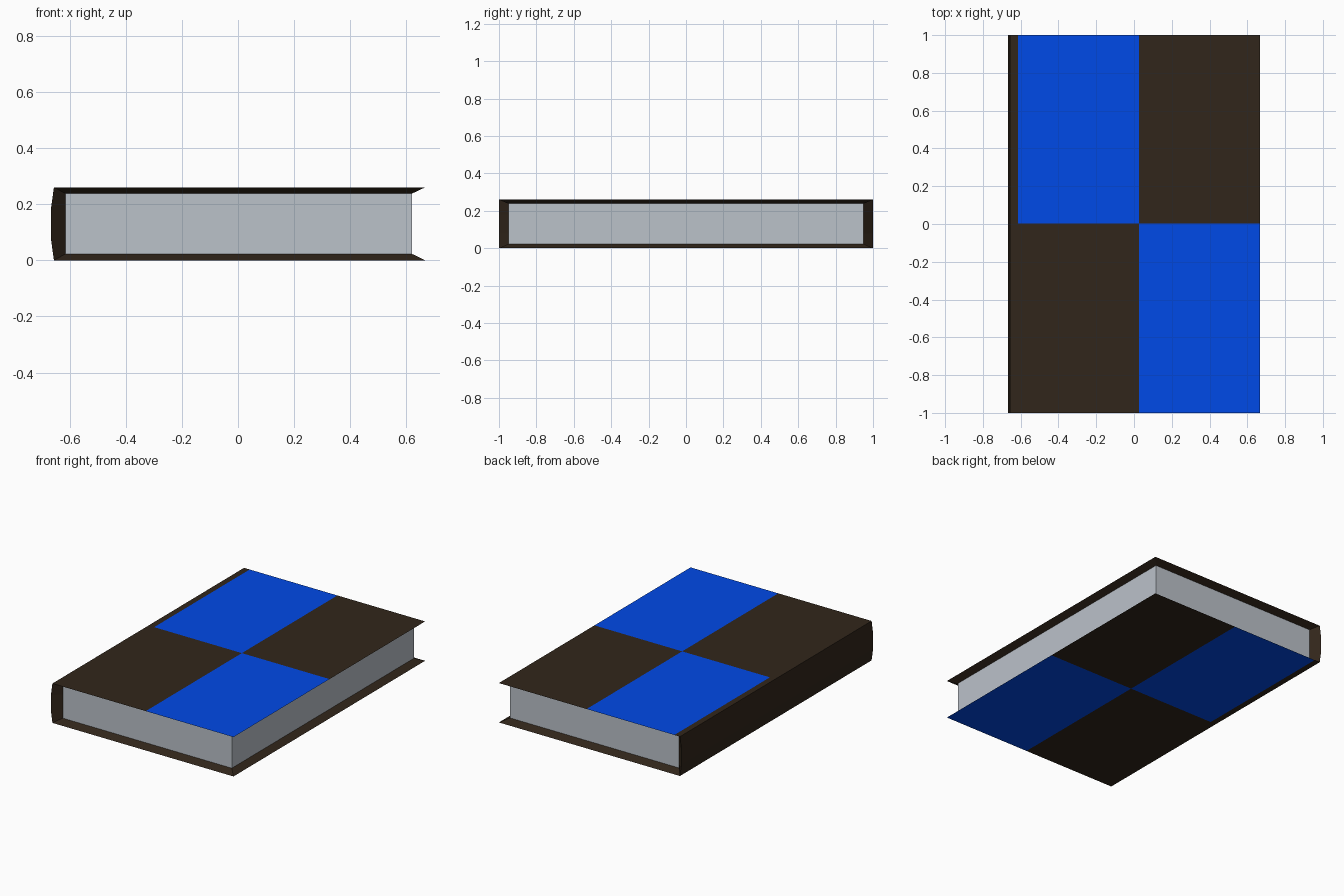
import bpy
import bmesh

if "Cube" in bpy.data.objects:
    bpy.data.objects.remove(bpy.data.objects["Cube"])


def material(name, rgb):
    m = bpy.data.materials.new(name)
    m.diffuse_color = (*rgb, 1)
    m.use_nodes = True
    m.node_tree.nodes["Principled BSDF"].inputs["Base Color"].default_value = m.diffuse_color
    return m


brown = material("dark brown cover", (0.031, 0.019, 0.0105))
blue = material("blue panel", (0.0, 0.067, 0.80))
grey = material("grey paper", (0.50, 0.54, 0.59))


def finish(bm, name, mats):
    me = bpy.data.meshes.new(name)
    bm.to_mesh(me)
    bm.free()
    for m in mats:
        me.materials.append(m)
    ob = bpy.data.objects.new(name, me)
    bpy.context.collection.objects.link(ob)
    return ob


# Cover: outer profile at the ends, knife edges sloping in to the page block
outer = [(0.667, 0), (-0.656, 0), (-0.667, 0.08),
         (-0.667, 0.18), (-0.656, 0.26), (0.667, 0.26)]
inner = [(0.62, 0.023), (-0.615, 0.023), (-0.615, 0.08),
         (-0.615, 0.18), (-0.615, 0.238), (0.62, 0.238)]
bm = bmesh.new()


def ring(profile, y):
    return [bm.verts.new((x, y, z)) for x, z in profile]


of, ob_ = ring(outer, -1), ring(outer, 1)
inf, inb = ring(inner, -0.95), ring(inner, 0.95)
for i in range(5):
    bm.faces.new((of[i], of[i + 1], ob_[i + 1], ob_[i]))
    bm.faces.new((of[i], of[i + 1], inf[i + 1], inf[i]))
    bm.faces.new((ob_[i], ob_[i + 1], inb[i + 1], inb[i]))
for i in (0, 5):
    bm.faces.new((of[i], ob_[i], inb[i], inf[i]))
bmesh.ops.recalc_face_normals(bm, faces=bm.faces)


# Cut both boards into panels and colour opposite quarters blue
def boards():
    return [f for f in bm.faces if abs(f.normal.z) > 0.99]


SPLIT = 0.026
for co, no in (((SPLIT, 0, 0), (1, 0, 0)), ((-0.615, 0, 0), (1, 0, 0)),
               ((0, 0.003, 0), (0, 1, 0))):
    faces = boards()
    edges = {e for f in faces for e in f.edges}
    verts = {v for f in faces for v in f.verts}
    bmesh.ops.bisect_plane(bm, geom=faces + list(edges) + list(verts),
                           plane_co=co, plane_no=no)
bm.normal_update()
for f in boards():
    c = f.calc_center_median()
    if c.x > -0.615 and (c.x - SPLIT) * c.y < 0:
        f.material_index = 1
finish(bm, "book_cover", [brown, blue])

# Pages: a block showing only its three open sides
bm = bmesh.new()
bmesh.ops.create_cube(bm, size=1)
for v in bm.verts:
    v.co = (0.0025 + v.co.x * 1.235, v.co.y * 1.9, 0.1305 + v.co.z * 0.215)
bm.normal_update()
hidden = [f for f in bm.faces if abs(f.normal.z) > 0.9 or f.normal.x < -0.9]
bmesh.ops.delete(bm, geom=hidden, context='FACES')
finish(bm, "page_block", [grey])
